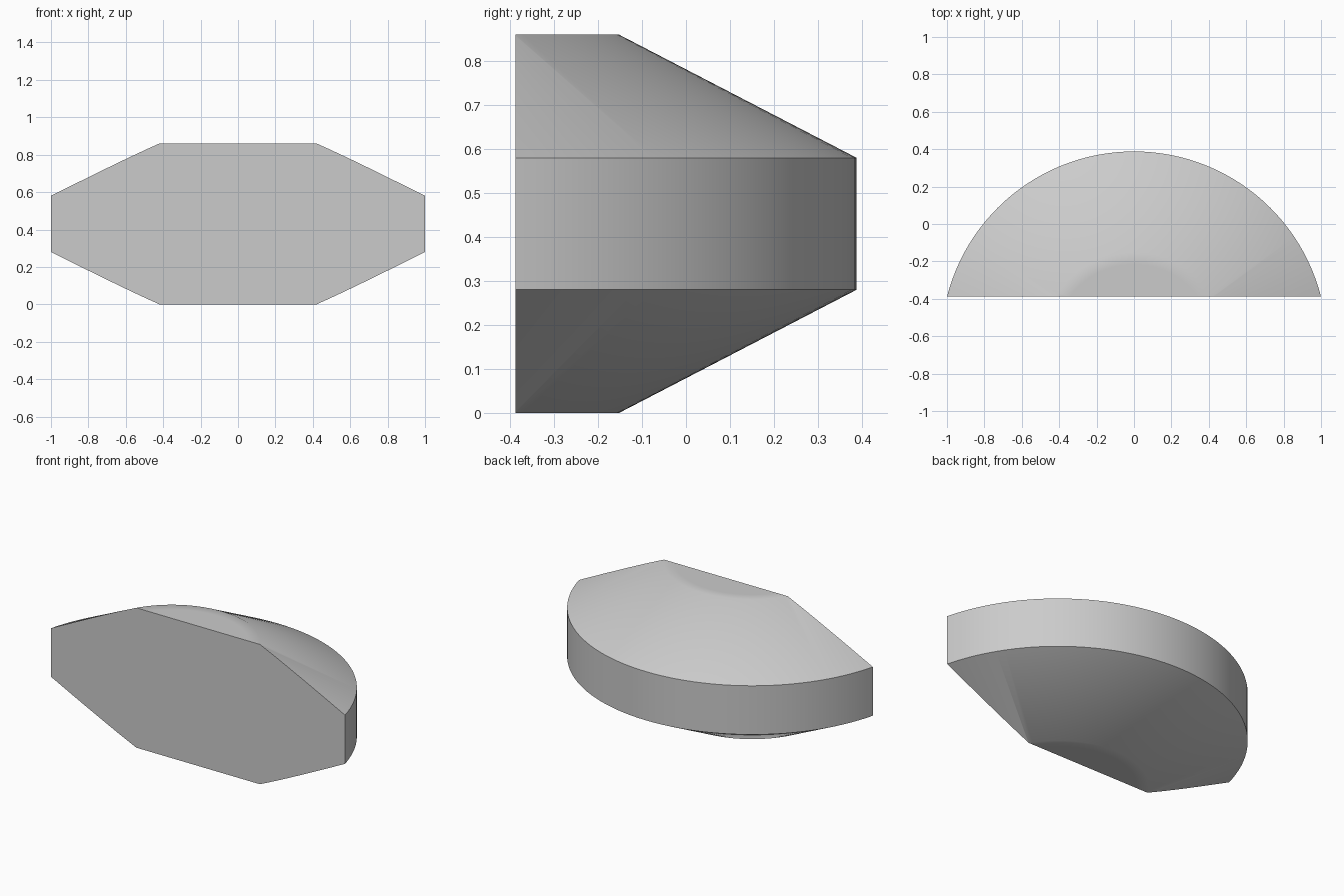
import bpy, bmesh, math
from mathutils import Vector, Matrix

cube = bpy.data.objects.get("Cube")
if cube:
    bpy.data.objects.remove(cube, do_unlink=True)

grey = bpy.data.materials.new("plain_grey")
grey.use_nodes = True
colour = (0.6, 0.6, 0.6, 1)
grey.diffuse_color = colour
grey.node_tree.nodes["Principled BSDF"].inputs["Base Color"].default_value = colour

# Bevelled disc: half profile (radius, height) spun about an axis in front of the flat face
FRONT = -0.388
AXIS = Vector((0, -0.644, 0))
HEIGHT = 0.86
lower = [(0, 0), (0.43, 0), (0.492, 0), (1.032, 0.28)]
profile = lower + [(r, HEIGHT - z) for r, z in reversed(lower)]

bm = bmesh.new()
verts = [bm.verts.new(AXIS + Vector((r, 0, z))) for r, z in profile]
edges = [bm.edges.new(pair) for pair in zip(verts, verts[1:])]
bmesh.ops.spin(bm, geom=verts + edges, cent=AXIS, axis=(0, 0, 1),
               angle=math.tau, steps=128)
bmesh.ops.remove_doubles(bm, verts=bm.verts, dist=0.0001)

# Keep only the segment behind the flat front and close it
cut = bmesh.ops.bisect_plane(bm, geom=bm.verts[:] + bm.edges[:] + bm.faces[:],
                             plane_co=(0, FRONT, 0), plane_no=(0, -1, 0),
                             clear_outer=True)
rim = [e for e in cut["geom_cut"] if isinstance(e, bmesh.types.BMEdge)]
bmesh.ops.contextual_create(bm, geom=rim)
bmesh.ops.recalc_face_normals(bm, faces=bm.faces)

mesh = bpy.data.meshes.new("disc_segment")
bm.to_mesh(mesh)
bm.free()
mesh.materials.append(grey)
body = bpy.data.objects.new("disc_segment", mesh)
bpy.context.collection.objects.link(body)

# Soft shading over the slope, sharp at the band and the flat front
bpy.ops.object.select_all(action="DESELECT")
body.select_set(True)
bpy.context.view_layer.objects.active = body
bpy.ops.object.shade_smooth_by_angle(angle=math.radians(35))
